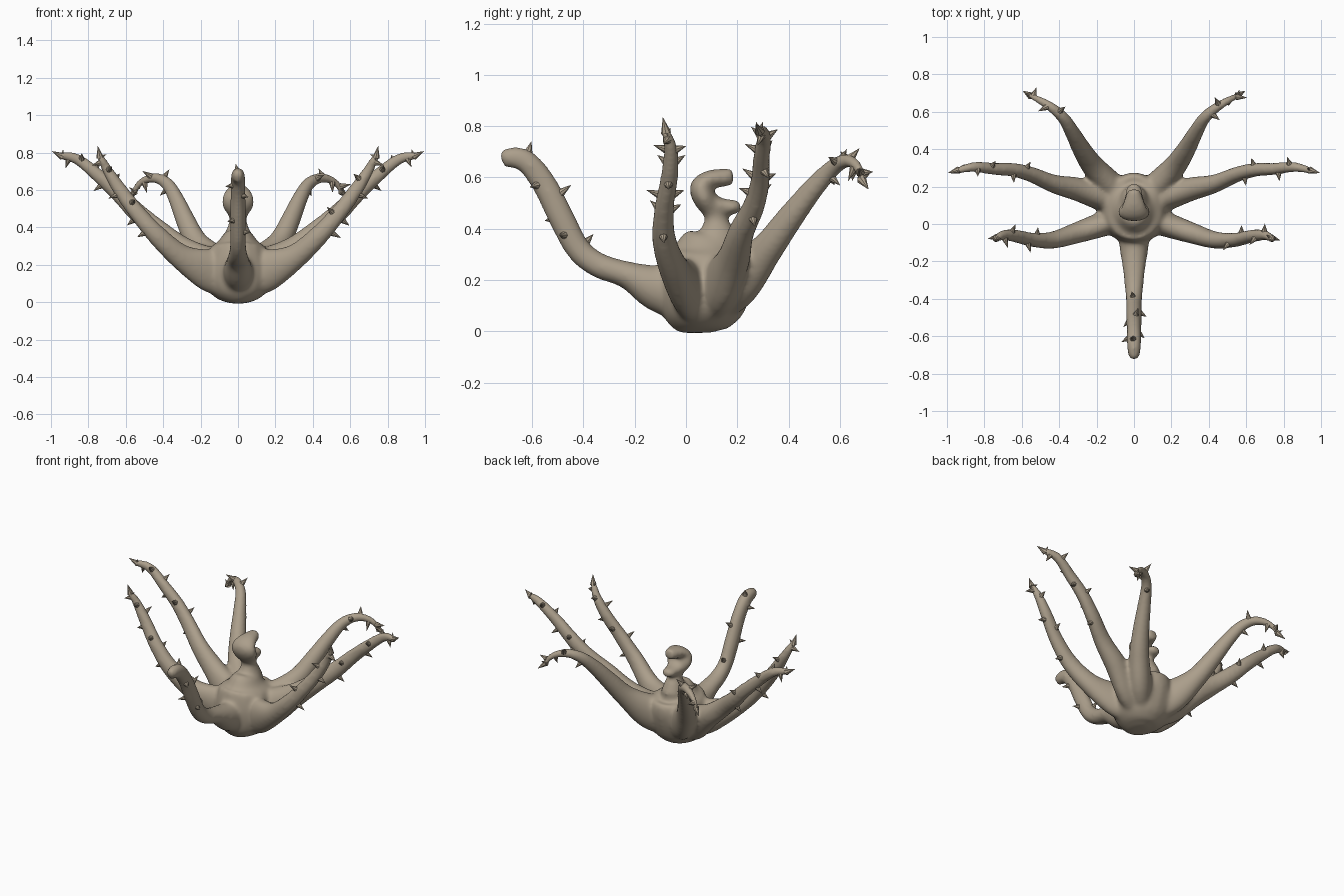
import bpy, bmesh, math, random
from mathutils import Vector

if "Cube" in bpy.data.objects:
    bpy.data.objects.remove(bpy.data.objects["Cube"])

random.seed(4)

# Arm paths: x, y, z, half width, half depth
FRONT = [(0, .08, .13, .08, .11), (0, -.10, .165, .08, .095), (0, -.23, .22, .062, .054),
         (0, -.34, .257, .05, .05), (0, -.42, .32, .043, .05), (0, -.485, .44, .043, .052),
         (0, -.55, .57, .04, .05), (0, -.62, .66, .04, .046), (0, -.68, .678, .036, .042),
         (0, -.72, .668, .025, .032)]
SIDE = [(0, .05, .12, .07, .11), (.15, .005, .17, .068, .115), (.3, -.045, .24, .058, .07),
        (.43, -.085, .355, .047, .055), (.54, -.085, .48, .04, .046), (.63, -.065, .6, .036, .04),
        (.70, -.06, .71, .029, .029), (.74, -.08, .785, .02, .02)]
MIDDLE = [(0, .07, .12, .07, .11), (.15, .13, .18, .07, .115), (.3, .185, .28, .064, .074),
          (.43, .215, .385, .05, .06), (.55, .265, .49, .042, .052), (.65, .29, .59, .038, .044),
          (.75, .295, .68, .034, .038), (.86, .305, .765, .029, .031), (.95, .285, .785, .022, .024)]
BACK = [(0, .08, .12, .07, .11), (.12, .2, .2, .075, .11), (.22, .31, .315, .062, .068),
        (.28, .4, .435, .052, .055), (.33, .49, .55, .042, .045), (.38, .57, .635, .034, .036),
        (.45, .63, .665, .028, .028), (.52, .67, .64, .022, .022), (.56, .69, .585, .016, .016)]

# Bowl, neck with hooked head, and lower lip
BOWL = [(0, .05, -.006, .04, .06), (0, .05, .018, .11, .115), (0, .055, .07, .165, .155),
        (0, .07, .15, .185, .18), (0, .085, .23, .175, .188), (0, .10, .29, .15, .18),
        (0, .105, .33, .10, .135), (0, .12, .37, .07, .085), (0, .12, .42, .05, .055)]
HEAD = [(0, .13, .34, .075, .085), (0, .12, .41, .05, .055), (0, .11, .46, .05, .04),
        (0, .075, .515, .085, .046), (0, .058, .56, .085, .044), (0, .09, .592, .068, .036),
        (0, .14, .598, .05, .037), (0, .185, .605, .033, .033)]
LIP = [(0, .08, .51, .06, .035), (0, .14, .487, .052, .032), (0, .19, .485, .042, .029),
       (0, .215, .487, .027, .02)]


def mirror(path):
    return [(-p[0],) + p[1:] for p in path]


def sample(path, u):
    """Catmull-Rom position on a path, u in 0..1."""
    n = len(path) - 1
    i = min(int(u * n), n - 1)
    t = u * n - i
    q = [path[max(0, min(n, i + k))] for k in (-1, 0, 1, 2)]
    return [.5 * (2 * b + (c - a) * t + (2 * a - 5 * b + 4 * c - d) * t * t
                  + (3 * b - a - 3 * c + d) * t ** 3) for a, b, c, d in zip(*q)]


def frame(path, u, side):
    """Centre, tangent, up vector and half sizes at u."""
    s = sample(path, u)
    a, b = sample(path, max(0, u - .01)), sample(path, min(1, u + .01))
    tan = (Vector(b[:3]) - Vector(a[:3])).normalized()
    return Vector(s[:3]), tan, side.cross(tan).normalized(), s[3], s[4]


def side_of(path):
    d = Vector(path[-1][:3]) - Vector(path[0][:3])
    d.z = 0
    if abs(d.x) < .01:
        return Vector((1, 0, 0))
    return d.cross(Vector((0, 0, 1))).normalized()


def tube(bm, path, segs=20, steps=40):
    side = side_of(path)
    rings = []
    for i in range(steps + 1):
        c, tan, up, rs, ru = frame(path, i / steps, side)
        rings.append([bm.verts.new(c + side * rs * math.cos(a) + up * ru * math.sin(a))
                      for a in (2 * math.pi * k / segs for k in range(segs))])
    faces = [bm.faces.new(rings[0]), bm.faces.new(rings[-1])]
    for r, s in zip(rings, rings[1:]):
        for k in range(segs):
            m = (k + 1) % segs
            faces.append(bm.faces.new((r[k], r[m], s[m], s[k])))
    bmesh.ops.recalc_face_normals(bm, faces=faces)


skin = bpy.data.materials.new("skin")
skin.diffuse_color = (.41, .345, .26, 1)
skin.use_nodes = True
skin.node_tree.nodes["Principled BSDF"].inputs["Base Color"].default_value = skin.diffuse_color


def finish(bm, name):
    me = bpy.data.meshes.new(name)
    bm.to_mesh(me)
    bm.free()
    me.materials.append(skin)
    ob = bpy.data.objects.new(name, me)
    bpy.context.collection.objects.link(ob)
    return ob


def cone(bm, base, direction, length, radius):
    d = direction.normalized()
    mat = d.to_track_quat('Z', 'Y').to_matrix().to_4x4()
    mat.translation = base + d * (length / 2 - .012)
    bmesh.ops.create_cone(bm, cap_ends=True, segments=8, radius1=radius, radius2=0,
                          depth=length, matrix=mat)


def thorns(path, name, start, end, count, tip):
    """Thorns spiralling along the outer part of an arm, with claws at the tip."""
    bm = bmesh.new()
    side = side_of(path)
    ang = -math.pi / 2
    for i in range(count):
        u = start + (end - start) * i / (count - 1)
        c, tan, up, rs, ru = frame(path, u, side)
        a = ang + random.uniform(-.3, .3)
        ang += 2.1
        radial = side * math.cos(a) + up * math.sin(a)
        base = c + side * rs * math.cos(a) + up * ru * math.sin(a)
        cone(bm, base, radial + tan * .2, random.uniform(.045, .06), .018)
    if tip:
        c, tan, up, rs, ru = frame(path, 1, side)
        cone(bm, c, tan + up * .3, .065, .02)
        cone(bm, c - tan * .012, up - side * .4, .05, .015)
    return finish(bm, name)


ARMS = [("front_arm", FRONT, .45, .8, 7, False)]
for nm, p, st, n in (("side_arm", SIDE, .48, 7), ("middle_arm", MIDDLE, .48, 7),
                     ("back_arm", BACK, .6, 5)):
    ARMS += [("right_" + nm, p, st, .93, n, True), ("left_" + nm, mirror(p), st, .93, n, True)]

# Body: all tubes fused into one smooth skin
bm = bmesh.new()
for path in [BOWL, HEAD, LIP] + [a[1] for a in ARMS]:
    tube(bm, path)
body = finish(bm, "body")
rm = body.modifiers.new("fuse", 'REMESH')
rm.mode = 'VOXEL'
rm.voxel_size = .01
rm.use_smooth_shade = True
sm = body.modifiers.new("soften", 'SMOOTH')
sm.factor = .5
sm.iterations = 22

# Thorns
for nm, path, st, end, n, tip in ARMS:
    thorns(path, nm + "_thorns", st, end, n, tip)
